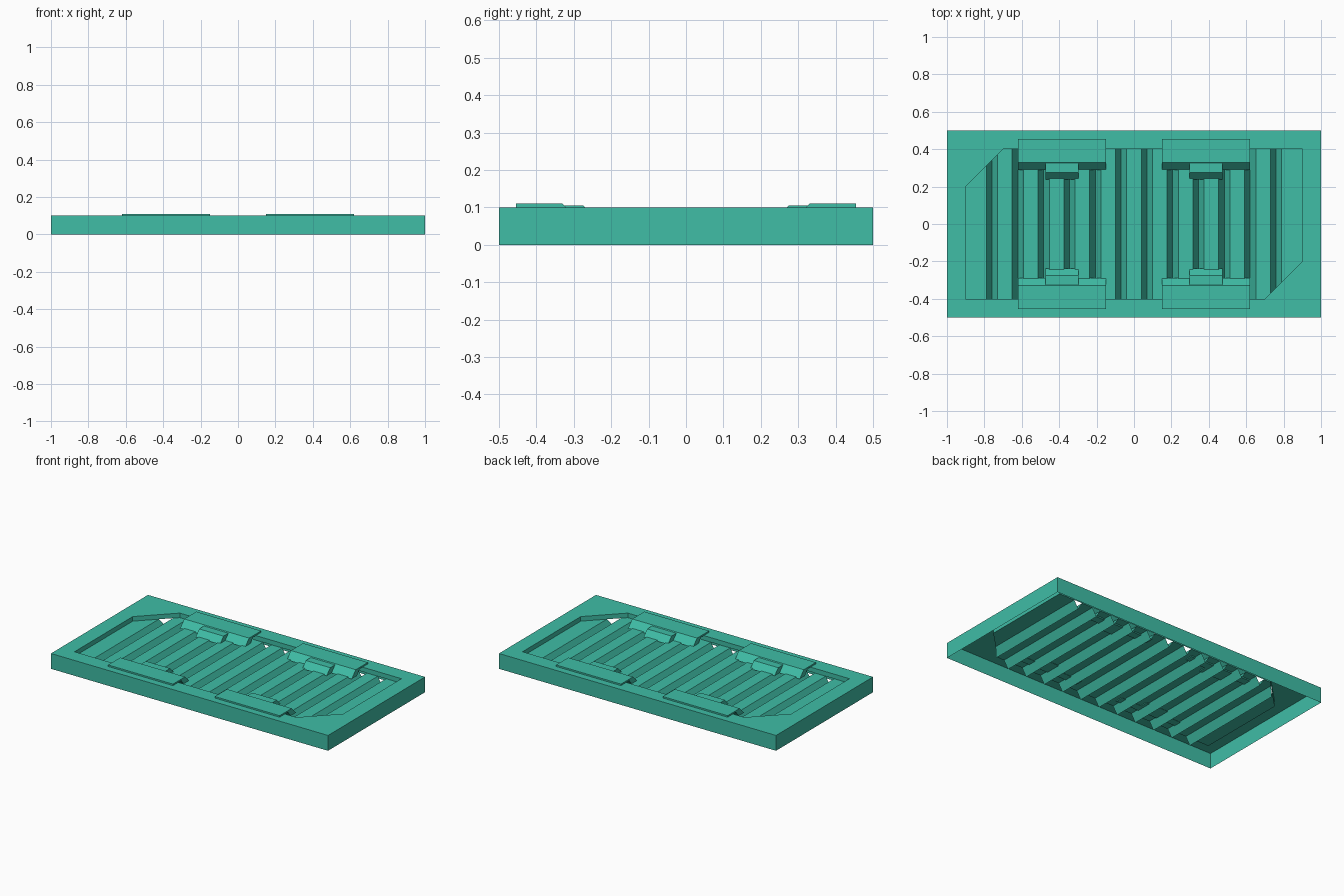
import bpy, bmesh
from mathutils import Vector

if "Cube" in bpy.data.objects:
    bpy.data.objects.remove(bpy.data.objects["Cube"])

TOP, FLOOR, GROOVE = 0.10, 0.07, 0.02
HEX = [(-0.9, -0.4), (0.7, -0.4), (0.9, -0.2), (0.9, 0.4), (-0.7, 0.4), (-0.9, 0.2)]
RECT = [(-1, -0.5), (1, -0.5), (1, 0.5), (-1, 0.5)]

teal = bpy.data.materials.new("teal")
teal.diffuse_color = (0.05, 0.51, 0.38, 1)
teal.use_nodes = True
teal.node_tree.nodes["Principled BSDF"].inputs["Base Color"].default_value = teal.diffuse_color


def finish(bm, name):
    mesh = bpy.data.meshes.new(name)
    bm.to_mesh(mesh)
    bm.free()
    mesh.materials.append(teal)
    ob = bpy.data.objects.new(name, mesh)
    bpy.context.collection.objects.link(ob)
    return ob


def ring(bm, pts, z):
    return [bm.verts.new((x, y, z)) for x, y in pts]


def wall(bm, a, b):
    n = len(a)
    for i in range(n):
        j = (i + 1) % n
        bm.faces.new((a[i], a[j], b[j], b[i]))


# Frame: outer skirt, top rim with clipped-corner opening, recess wall
bm = bmesh.new()
outer, inner = ring(bm, RECT, TOP), ring(bm, HEX, TOP)
wall(bm, ring(bm, RECT, 0), outer)
wall(bm, inner, ring(bm, HEX, FLOOR))
for f in bm.faces:
    f.normal_update()
rim = [bm.edges.get((r[i], r[(i + 1) % len(r)])) for r in (outer, inner) for i in range(len(r))]
res = bmesh.ops.triangle_fill(bm, edges=rim, use_beauty=True, normal=Vector((0, 0, 1)))
faces = [g for g in res["geom"] if isinstance(g, bmesh.types.BMFace)]
for f in faces:
    f.normal_update()
    if f.normal.z < 0:
        f.normal_flip()
flat = list({e for f in faces for e in f.edges if all(g in faces for g in e.link_faces)})
bmesh.ops.dissolve_limit(bm, angle_limit=0.01, verts=[], edges=flat)
# orient recess wall towards the opening
for f in bm.faces:
    f.normal_update()
    c = f.calc_center_median()
    if abs(f.normal.z) < 0.5 and c.z > FLOOR and c.xy.dot(f.normal.xy) > 0:
        f.normal_flip()
finish(bm, "frame")

# Recessed floor sheet with twelve V grooves, clipped at two corners
profile = [(-0.9, FLOOR)]
for i in range(12):
    x = (i - 5.5) * 0.138
    profile += [(x - 0.03, FLOOR), (x, GROOVE), (x + 0.03, FLOOR)]
profile.append((0.9, FLOOR))
bm = bmesh.new()
front = [bm.verts.new((x, -0.4, z)) for x, z in profile]
back = [bm.verts.new((x, 0.4, z)) for x, z in profile]
for i in range(len(profile) - 1):
    bm.faces.new((front[i], front[i + 1], back[i + 1], back[i]))
for s in (-1, 1):
    bmesh.ops.bisect_plane(bm, geom=bm.verts[:] + bm.edges[:] + bm.faces[:],
                           plane_co=(s * 0.9, -s * 0.2, 0), plane_no=(s, -s, 0), clear_outer=True)
finish(bm, "grooved_floor")


# Clamps: profile in y/z swept along x
def sweep(name, x0, x1, prof, side):
    bm = bmesh.new()
    a = [bm.verts.new((x0, side * y, z)) for y, z in prof]
    b = [bm.verts.new((x1, side * y, z)) for y, z in prof]
    wall(bm, a, b)
    bm.faces.new(a)
    bm.faces.new(b)
    bmesh.ops.recalc_face_normals(bm, faces=bm.faces[:])
    finish(bm, name)


BODY = [(0.455, 0.10), (0.455, 0.11), (0.33, 0.11), (0.288, 0.065), (0.34, 0.065), (0.37, 0.10)]
TONGUE = [(0.33, 0.105), (0.275, 0.105), (0.238, 0.065), (0.33, 0.065)]
for cx in (-0.385, 0.385):
    for side in (-1, 1):
        sweep("clamp_body", cx - 0.234, cx + 0.234, BODY, side)
        sweep("clamp_tongue", cx - 0.088, cx + 0.088, TONGUE, side)
